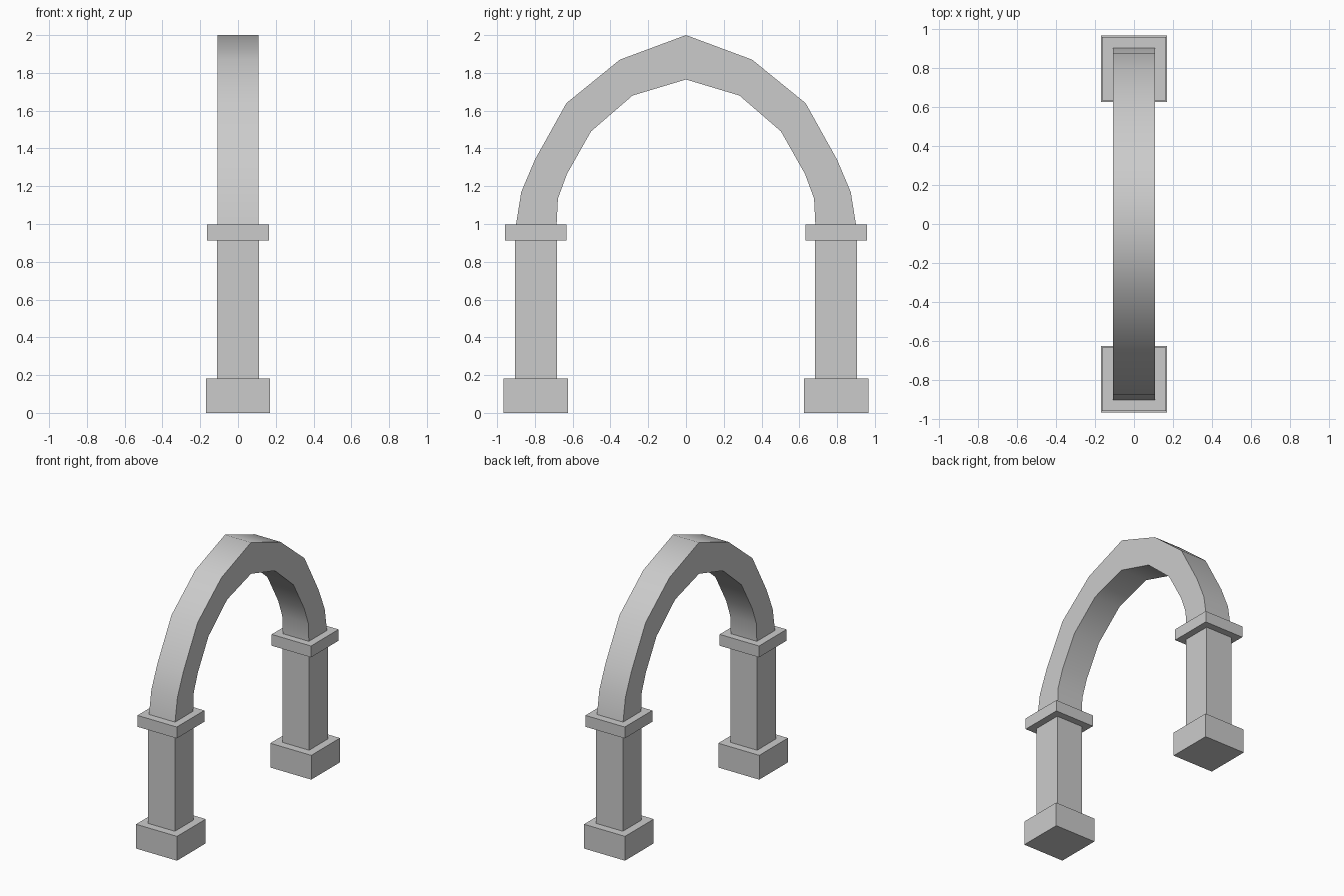
import bpy, bmesh, math

if "Cube" in bpy.data.objects:
    bpy.data.objects.remove(bpy.data.objects["Cube"])

LEG_Y = 0.795


def block(name, y, half, z0, z1):
    """Square block centred on x = 0, between two heights."""
    bpy.ops.mesh.primitive_cube_add(size=1, location=(0, y, (z0 + z1) / 2))
    ob = bpy.context.object
    ob.name = name
    ob.scale = (2 * half, 2 * half, z1 - z0)
    bpy.ops.object.transform_apply(location=False, rotation=False, scale=True)
    return ob


# Two piers: base, shaft and capital
for side, y in (("front", -LEG_Y), ("back", LEG_Y)):
    block(side + "_base", y, 0.17, 0.0, 0.182)
    block(side + "_shaft", y, 0.111, 0.182, 0.912)
    block(side + "_capital", y, 0.163, 0.912, 0.997)

# Arch: half profiles (y, z) from springing to crown, mirrored
outer = [(0.90, 0.997), (0.872, 1.17), (0.80, 1.34),
         (0.633, 1.64), (0.35, 1.87), (0, 2.0)]
inner = [(0.685, 0.997), (0.678, 1.135), (0.63, 1.265),
         (0.503, 1.49), (0.283, 1.68), (0, 1.765)]


def full(half):
    return [(-y, z) for y, z in half] + half[-2::-1]


HALF_X = 0.108
bm = bmesh.new()
rings = []
for (yo, zo), (yi, zi) in zip(full(outer), full(inner)):
    corners = [(-HALF_X, yo, zo), (HALF_X, yo, zo),
               (HALF_X, yi, zi), (-HALF_X, yi, zi)]
    rings.append([bm.verts.new(c) for c in corners])
for a, b in zip(rings, rings[1:]):
    for i in range(4):
        j = (i + 1) % 4
        bm.faces.new((a[i], a[j], b[j], b[i]))
bm.faces.new(rings[0])
bm.faces.new(rings[-1])
bmesh.ops.recalc_face_normals(bm, faces=bm.faces)
mesh = bpy.data.meshes.new("arch")
bm.to_mesh(mesh)
bm.free()
arch = bpy.data.objects.new("arch", mesh)
bpy.context.collection.objects.link(arch)

# Smooth along the curve, sharp along the arch edges
bpy.ops.object.select_all(action='DESELECT')
arch.select_set(True)
bpy.context.view_layer.objects.active = arch
bpy.ops.object.shade_smooth_by_angle(angle=math.radians(50))
